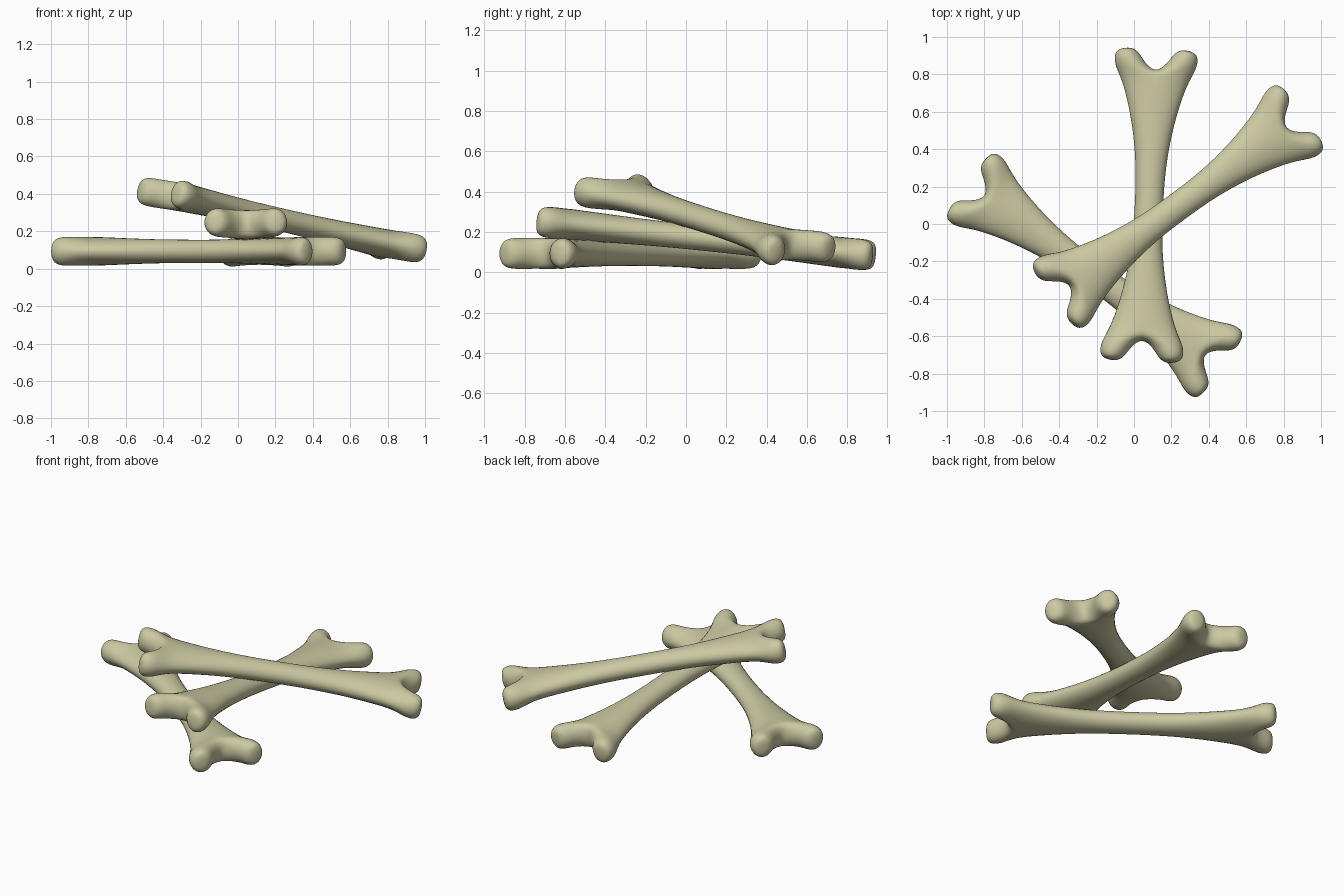
import bpy, bmesh, math
from mathutils import Matrix, Vector

if "Cube" in bpy.data.objects:
    bpy.data.objects.remove(bpy.data.objects["Cube"])

mat = bpy.data.materials.new("bone")
mat.diffuse_color = (0.6, 0.58, 0.36, 1)
mat.use_nodes = True
mat.node_tree.nodes["Principled BSDF"].inputs["Base Color"].default_value = mat.diffuse_color

# shaft stations: x, half width, half thickness
SHAFT = [(0, .083, .068), (.2, .086, .069), (.4, .115, .074), (.56, .157, .081), (.67, .197, .084)]
# knob rings: outer (x, y), inner (x, y), half thickness
KNOB = [((.745, .228), (.765, .052), .086),
        ((.805, .232), (.825, .088), .083),
        ((.833, .203), (.845, .135), .05)]


def quarter_bone():
    """One quarter of a bone: half a shaft side flowing into one knob."""
    bm = bmesh.new()

    def arc(x, w, h):
        return [bm.verts.new((x, w * math.sin(i * math.pi / 4) if 0 < i < 4 else 0,
                              h * math.cos(i * math.pi / 4))) for i in range(5)]

    rows = [arc(*s) for s in SHAFT]
    for a, b in zip(rows, rows[1:]):
        for i in range(4):
            bm.faces.new((a[i], b[i], b[i + 1], a[i + 1]))
    # crotch closes the half ring into a full knob ring
    crotch = [bm.verts.new((x, 0, z)) for x, z in ((.705, -.046), (.715, 0), (.705, .046))]
    ring = rows[-1] + crotch
    for (ox, oy), (ix, iy), h in KNOB:
        new = []
        for i in range(8):
            a = i * math.pi / 4
            t = (1 + math.sin(a)) / 2
            new.append(bm.verts.new((ix + (ox - ix) * t, iy + (oy - iy) * t, h * math.cos(a))))
        for i in range(8):
            j = (i + 1) % 8
            bm.faces.new((ring[i], new[i], new[j], ring[j]))
        ring = new
    bm.faces.new(ring)
    bmesh.ops.recalc_face_normals(bm, faces=bm.faces)
    # open patch: make sure the cap at the tip faces outward
    bm.faces.ensure_lookup_table()
    if bm.faces[-1].normal.x < 0:
        bmesh.ops.reverse_faces(bm, faces=bm.faces)
    me = bpy.data.meshes.new("bone")
    bm.to_mesh(me)
    bm.free()
    me.shade_smooth()
    me.materials.append(mat)
    return me


def place_bone(name, mesh, centre, heading, slope, roll):
    ob = bpy.data.objects.new(name, mesh)
    bpy.context.collection.objects.link(ob)
    mir = ob.modifiers.new("mirror", 'MIRROR')
    mir.use_axis = (True, True, False)
    mir.use_clip = True
    sub = ob.modifiers.new("smooth", 'SUBSURF')
    sub.levels = sub.render_levels = 2
    ob.matrix_world = (Matrix.Translation(Vector(centre))
                       @ Matrix.Rotation(math.radians(heading), 4, 'Z')
                       @ Matrix.Rotation(math.atan(slope), 4, 'Y')
                       @ Matrix.Rotation(roll, 4, 'X'))


bone = quarter_bone()
place_bone("bottom_bone", bone, (-.21, -.275, .093), -35.8, 0, 0)
place_bone("middle_bone", bone, (.08, .1, .167), 87.2, .103, 0)
place_bone("top_bone", bone, (.235, .093, .26), 36.3, .185, .05)
